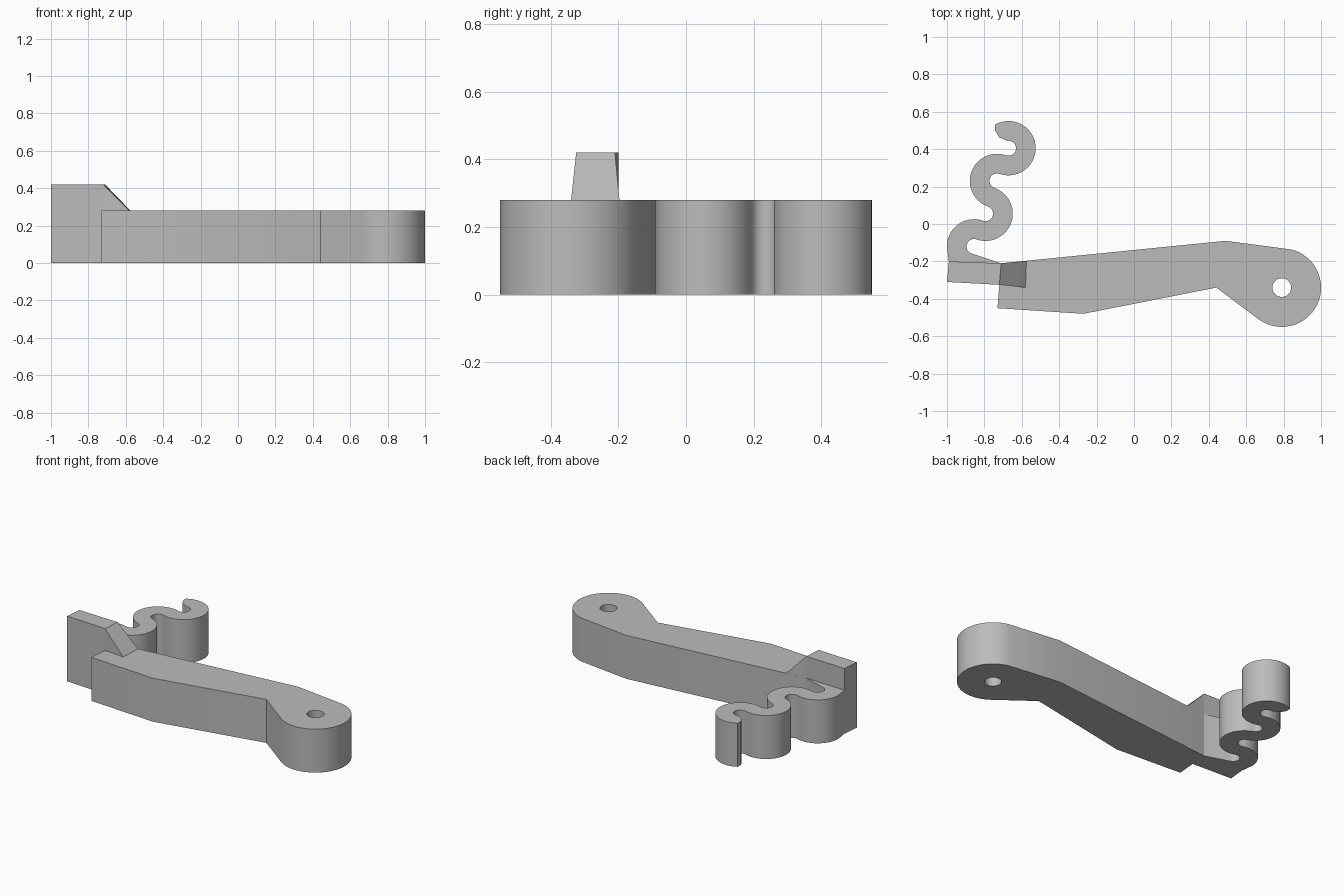
import bpy, bmesh
from math import sin, cos, radians
from mathutils import Vector

cube = bpy.data.objects.get("Cube")
if cube:
    bpy.data.objects.remove(cube, do_unlink=True)

THICK, TALL = 0.28, 0.42

gray = bpy.data.materials.new("plain gray")
gray.use_nodes = True
gray.diffuse_color = (0.5, 0.5, 0.5, 1)
gray.node_tree.nodes["Principled BSDF"].inputs["Base Color"].default_value = (0.5, 0.5, 0.5, 1)


def arc(c, r, a0, a1, steps=24):
    """Points on a circle from angle a0 to a1 in degrees."""
    angles = [radians(a0 + (a1 - a0) * i / steps) for i in range(steps + 1)]
    return [(c[0] + r * cos(a), c[1] + r * sin(a)) for a in angles]


def finish(name, mesh, bm):
    bmesh.ops.remove_doubles(bm, verts=bm.verts, dist=0.0001)
    bmesh.ops.recalc_face_normals(bm, faces=bm.faces)
    bm.to_mesh(mesh)
    bm.free()
    mesh.materials.clear()
    mesh.materials.append(gray)
    obj = bpy.data.objects.new(name, mesh)
    bpy.context.collection.objects.link(obj)
    bpy.ops.object.select_all(action='DESELECT')
    obj.select_set(True)
    bpy.context.view_layer.objects.active = obj
    bpy.ops.object.shade_smooth_by_angle(angle=radians(30))
    return obj


def plate(name, height, *loops):
    """Extrude a filled outline; further loops become holes."""
    curve = bpy.data.curves.new(name + " outline", 'CURVE')
    curve.dimensions = '2D'
    curve.fill_mode = 'BOTH'
    curve.extrude = height / 2
    for loop in loops:
        spline = curve.splines.new('POLY')
        spline.points.add(len(loop) - 1)
        for point, (x, y) in zip(spline.points, loop):
            point.co = (x, y, 0, 1)
        spline.use_cyclic_u = True
    helper = bpy.data.objects.new(name + " helper", curve)
    bpy.context.collection.objects.link(helper)
    bpy.context.view_layer.update()
    graph = bpy.context.evaluated_depsgraph_get()
    mesh = bpy.data.meshes.new_from_object(helper.evaluated_get(graph))
    bpy.data.objects.remove(helper, do_unlink=True)
    bm = bmesh.new()
    bm.from_mesh(mesh)
    bmesh.ops.translate(bm, verts=bm.verts, vec=(0, 0, height / 2))
    return finish(name, mesh, bm)


# Lever arm with a round pivot end and a through hole
pivot = (0.79, -0.34)
arm = [(-0.73, -0.45), (-0.27, -0.48), (0.44, -0.34)]
arm += arc(pivot, 0.21, 231, 436, 48)
arm += [(0.49, -0.09), (-0.71, -0.21)]
plate("lever_arm", THICK, arm, arc(pivot, 0.05, 0, 348, 29))

# Raised tail block
block = [(-1, -0.31), (-0.72, -0.325), (-0.71, -0.21), (-0.99, -0.2)]
plate("tail_block", TALL, block)

# Ramp from the block down to the arm
bm = bmesh.new()
high = [block[1], block[2]]
low = high + [(-0.58, -0.34), (-0.575, -0.197)]
for points, z in ((low, THICK), (high, TALL)):
    for x, y in points:
        bm.verts.new((x, y, z))
bmesh.ops.convex_hull(bm, input=bm.verts)
bmesh.ops.dissolve_limit(bm, angle_limit=0.01, verts=bm.verts, edges=bm.edges)
finish("ramp", bpy.data.meshes.new("ramp"), bm)

# Serpentine spring: half turns of alternating direction
LEAN, INNER, OUTER = 70.7, 0.04, 0.1455
step = Vector((cos(radians(LEAN)), sin(radians(LEAN)))) * (INNER + OUTER)
centers = [Vector((-0.855, -0.12)) + step * i for i in range(4)]
low_a, high_a = LEAN + 180, LEAN + 360
left = [block[3]] + arc(centers[0], OUTER, 180, LEAN)
right = [block[2]] + arc(centers[0], INNER, 250, LEAN)
left += arc(centers[1], INNER, low_a, high_a)[1:]
right += arc(centers[1], OUTER, low_a, high_a)[1:]
left += arc(centers[2], OUTER, low_a, LEAN)[1:]
right += arc(centers[2], INNER, low_a, LEAN)[1:]
left += arc(centers[3], INNER, low_a, 460)[1:] + [(-0.72, 0.463), (-0.743, 0.5)]
right += arc(centers[3], OUTER, low_a, 479)[1:]
plate("serpentine_spring", THICK, left + right[::-1])
